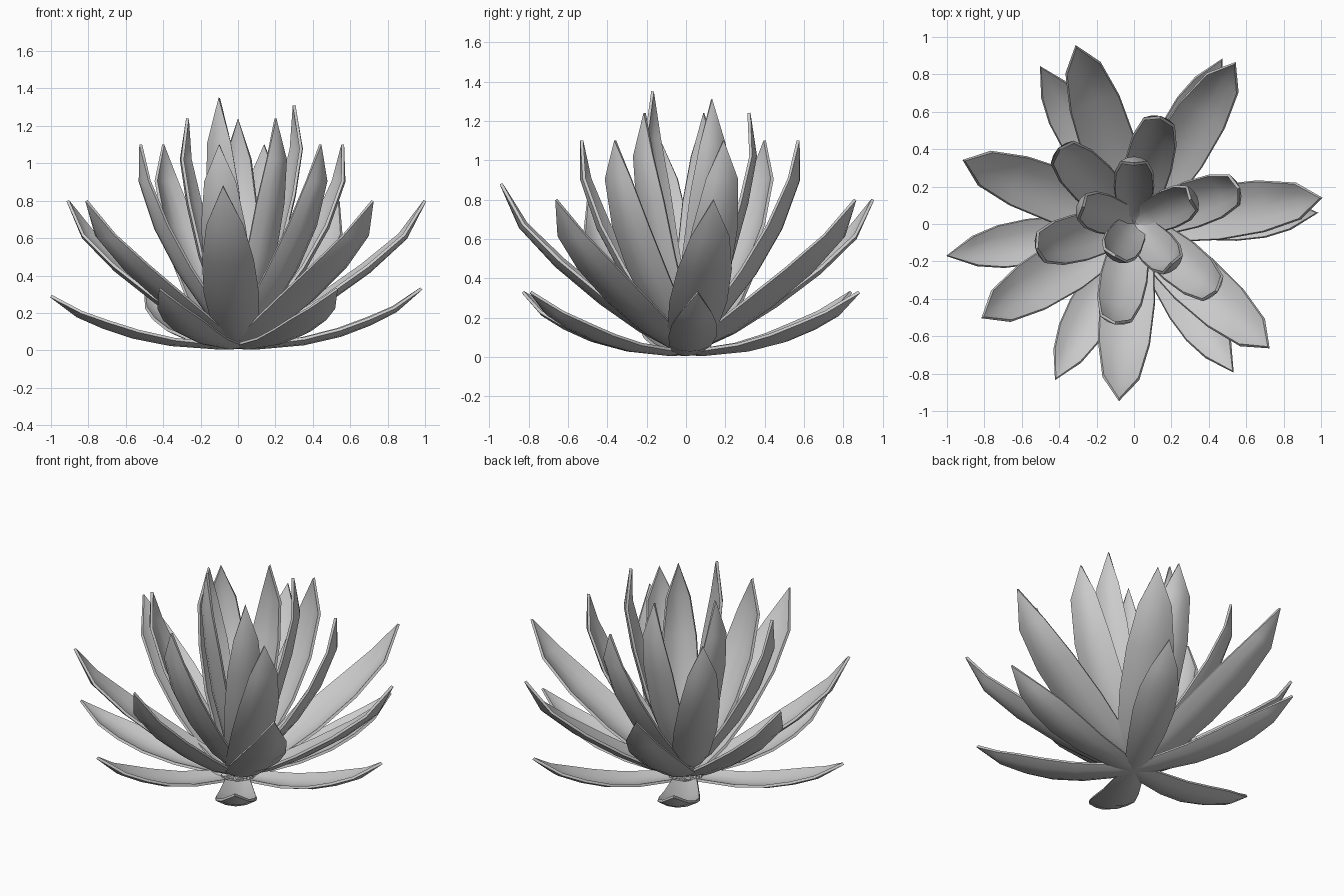
import bpy, bmesh, math
from mathutils import Vector

cube = bpy.data.objects.get("Cube")
if cube:
    bpy.data.objects.remove(cube, do_unlink=True)

grey = bpy.data.materials.new("soft_grey")
grey.use_nodes = True
colour = (0.6, 0.6, 0.6, 1)
grey.diffuse_color = colour
grey.node_tree.nodes["Principled BSDF"].inputs["Base Color"].default_value = colour

# Relative petal width from base to tip
WIDTHS = (0.25, 0.6, 0.86, 1.0, 0.94, 0.66, 0)
COLUMNS = (-1, -0.5, 0, 0.5, 1)


def make_petal(name, profile, half_width, cup, tip):
    """Cupped petal that follows a (radius, height) profile towards its tip."""
    out = Vector((tip[0], tip[1], 0))
    scale_r = out.length / profile[-1][0]
    scale_z = tip[2] / profile[-1][1]
    out.normalize()
    up = Vector((0, 0, 1))
    side = up.cross(out)
    # Stretch only the rising part, so that the bases stay together
    line = [Vector((r * scale_r if r > 0 else r, z * scale_z if i > 1 else z))
            for i, (r, z) in enumerate(profile)]
    bm = bmesh.new()
    rows = []
    last = len(line) - 1
    for i, p in enumerate(line):
        tangent = (line[min(i + 1, last)] - line[max(i - 1, 0)]).normalized()
        inward = up * tangent.x - out * tangent.y
        centre = out * p.x + up * p.y
        half = half_width * WIDTHS[i]
        if i == last:
            rows.append([bm.verts.new(centre)])
        else:
            rows.append([bm.verts.new(centre + side * u * half
                                      + inward * cup * half * u * u)
                         for u in COLUMNS])
    for low, high in zip(rows, rows[1:]):
        for j in range(len(COLUMNS) - 1):
            if len(high) == 1:
                bm.faces.new((low[j], low[j + 1], high[0]))
            else:
                bm.faces.new((low[j], low[j + 1], high[j + 1], high[j]))
    bmesh.ops.recalc_face_normals(bm, faces=bm.faces)
    mesh = bpy.data.meshes.new(name)
    bm.to_mesh(mesh)
    bm.free()
    mesh.materials.append(grey)
    obj = bpy.data.objects.new(name, mesh)
    bpy.context.collection.objects.link(obj)
    bpy.ops.object.select_all(action="DESELECT")
    obj.select_set(True)
    bpy.context.view_layer.objects.active = obj
    # Thin petal flesh
    solid = obj.modifiers.new("thickness", "SOLIDIFY")
    solid.thickness = 0.016
    solid.offset = 0
    bpy.ops.object.modifier_apply(modifier=solid.name)
    bpy.ops.object.shade_smooth_by_angle(angle=math.radians(40))


# Each ring: profile, half width, cupping, petal tips
RINGS = {
    "low_petal": (
        [(-.1, .02), (.1, .012), (.36, .035), (.56, .08), (.72, .14), (.86, .21), (1, .33)],
        0.12, 0.28,
        [(-1, -.17, .29), (.98, .06, .33), (.53, -.79, .33),
         (-.42, -.83, .33), (-.5, .84, .33), (.47, .88, .33)]),
    "outer_petal": (
        [(-.1, .02), (.05, .035), (.24, .12), (.45, .25), (.68, .42), (.87, .6), (.97, .8)],
        0.145, 0.3,
        [(-.91, .34, .8), (-.81, -.5, .8), (-.08, -.94, .88), (.72, -.66, .8),
         (1, .14, .8), (.54, .86, .8), (-.31, .95, .8)]),
    "middle_petal": (
        [(-.1, .02), (.01, .05), (.16, .18), (.34, .42), (.47, .65), (.56, .9), (.56, 1.1)],
        0.125, 0.35,
        [(-.4, .4, 1.1), (.14, .57, 1.1), (.56, .19, 1.1),
         (.44, -.36, 1.1), (-.1, -.53, 1.1), (-.52, -.13, 1.1)]),
    "inner_petal": (
        [(-.08, .02), (.01, .06), (.1, .22), (.21, .5), (.28, .78), (.32, 1.02), (.29, 1.24)],
        0.105, 0.35,
        [(-.27, .09, 1.24), (0, .32, 1.24), (.3, .13, 1.31),
         (.2, -.21, 1.24), (-.1, -.17, 1.35)]),
}

for ring, (profile, half_width, cup, tips) in RINGS.items():
    for n, tip in enumerate(tips, 1):
        make_petal(f"{ring}_{n}", profile, half_width, cup, tip)
